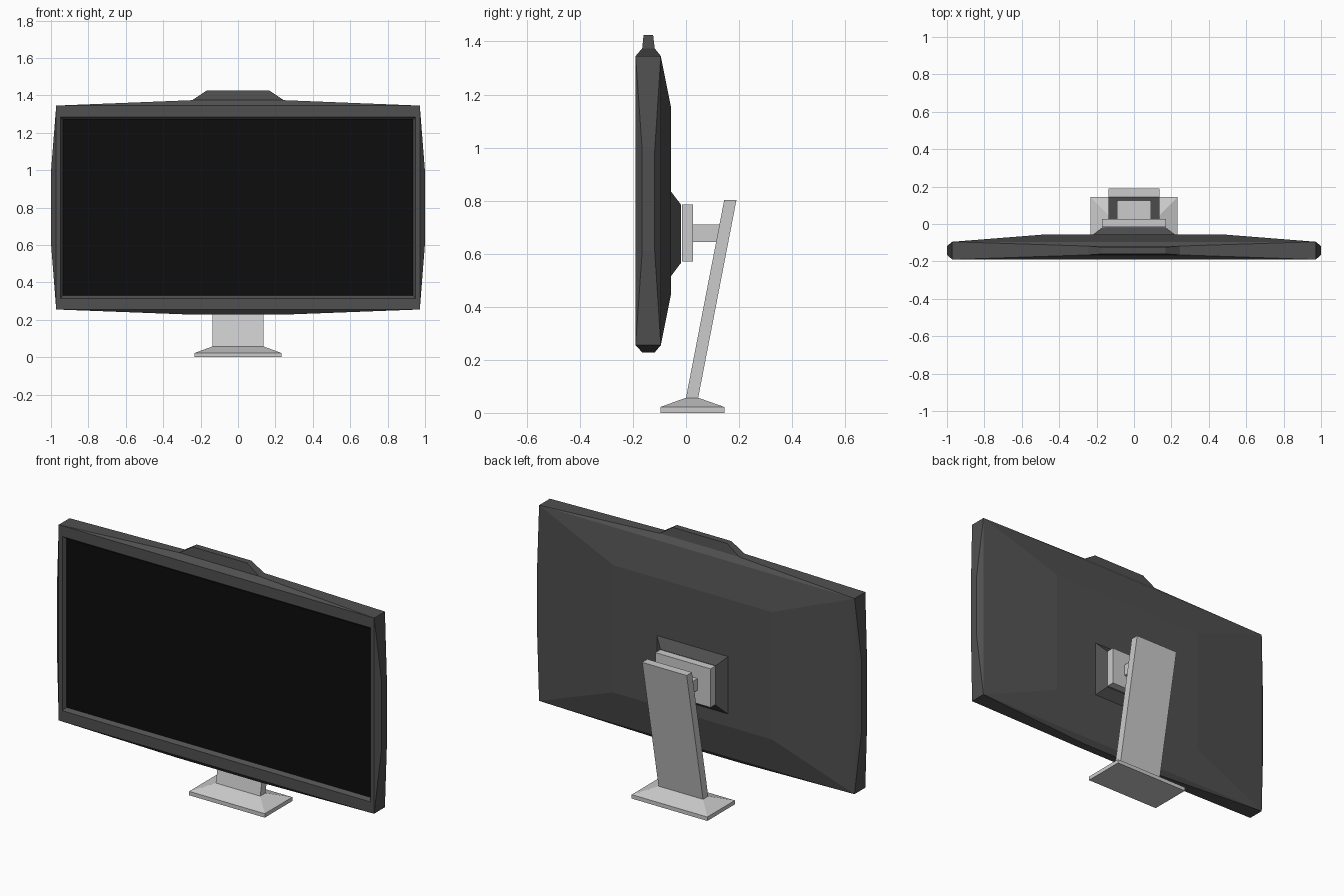
import bpy, bmesh
from mathutils import Vector

if "Cube" in bpy.data.objects:
    bpy.data.objects.remove(bpy.data.objects["Cube"])


def fit(verts, xs, ys, zs):
    """Snap each vertex to the low or high bound on every axis."""
    mid = sum((v.co for v in verts), Vector()) / len(verts)
    for v in verts:
        v.co = [r[int(v.co[i] > mid[i])] for i, r in enumerate((xs, ys, zs))]


def build(name, box, steps=(), mat=None):
    """A box whose faces are extruded; steps = (start direction, [bounds, ...])."""
    bm = bmesh.new()
    bmesh.ops.create_cube(bm, size=1)
    fit(list(bm.verts), *box)
    bm.normal_update()
    starts = [(max(bm.faces, key=lambda f: f.normal.dot(Vector(d))), rings)
              for d, rings in steps]
    for face, rings in starts:
        for ring in rings:
            face = bmesh.ops.extrude_discrete_faces(bm, faces=[face])['faces'][0]
            fit(list(face.verts), *ring)
    bmesh.ops.recalc_face_normals(bm, faces=bm.faces[:])
    me = bpy.data.meshes.new(name)
    bm.to_mesh(me)
    bm.free()
    ob = bpy.data.objects.new(name, me)
    bpy.context.collection.objects.link(ob)
    if mat:
        me.materials.append(mat)
    return ob


def colour(name, v):
    m = bpy.data.materials.new(name)
    m.diffuse_color = (v, v, v, 1)
    m.use_nodes = True
    m.node_tree.nodes["Principled BSDF"].inputs["Base Color"].default_value = m.diffuse_color
    return m


def sym(v):
    return (-v, v)


def flat(v):
    return (v, v)


dark = colour("dark_plastic", 0.08)
black = colour("screen_black", 0.004)

# Housing: bulged sides, top hump, back bulge with mount boss, screen recess
edge = (-0.165, -0.118)
side = (0.61, 0.99)
build("housing", (sym(0.972), (-0.19, -0.095), (0.255, 1.345)), [
    ((1, 0, 0), [(flat(1.0), edge, side)]),
    ((-1, 0, 0), [(flat(-1.0), edge, side)]),
    ((0, 0, -1), [(sym(0.26), edge, flat(0.228))]),
    ((0, 0, 1), [(sym(0.245), edge, flat(1.374)),
                 (sym(0.168), (-0.16, -0.124), flat(1.425))]),
    ((0, 1, 0), [(sym(0.49), flat(-0.057), (0.445, 1.155)),
                 (sym(0.22), flat(-0.057), (0.515, 0.835)),
                 (sym(0.17), flat(-0.019), (0.565, 0.785))]),
    ((0, -1, 0), [(sym(0.95), flat(-0.19), (0.315, 1.285)),
                  (sym(0.936), flat(-0.17), (0.33, 1.27))]),
], dark)

# Screen panel
build("screen", (sym(0.936), (-0.172, -0.165), (0.33, 1.27)), mat=black)

# Mount plate and arm
build("mount_plate", (sym(0.17), (-0.016, 0.027), (0.57, 0.785)))
build("mount_arm", (sym(0.09), (0.027, 0.13), (0.645, 0.71)))

# Foot with the leaning neck rising from its sloped top
build("stand", (sym(0.233), (-0.097, 0.145), (0, 0.022)), [
    ((0, 0, 1), [(sym(0.137), (0.0, 0.046), flat(0.057)),
                 (sym(0.137), (0.144, 0.19), flat(0.802))])])
